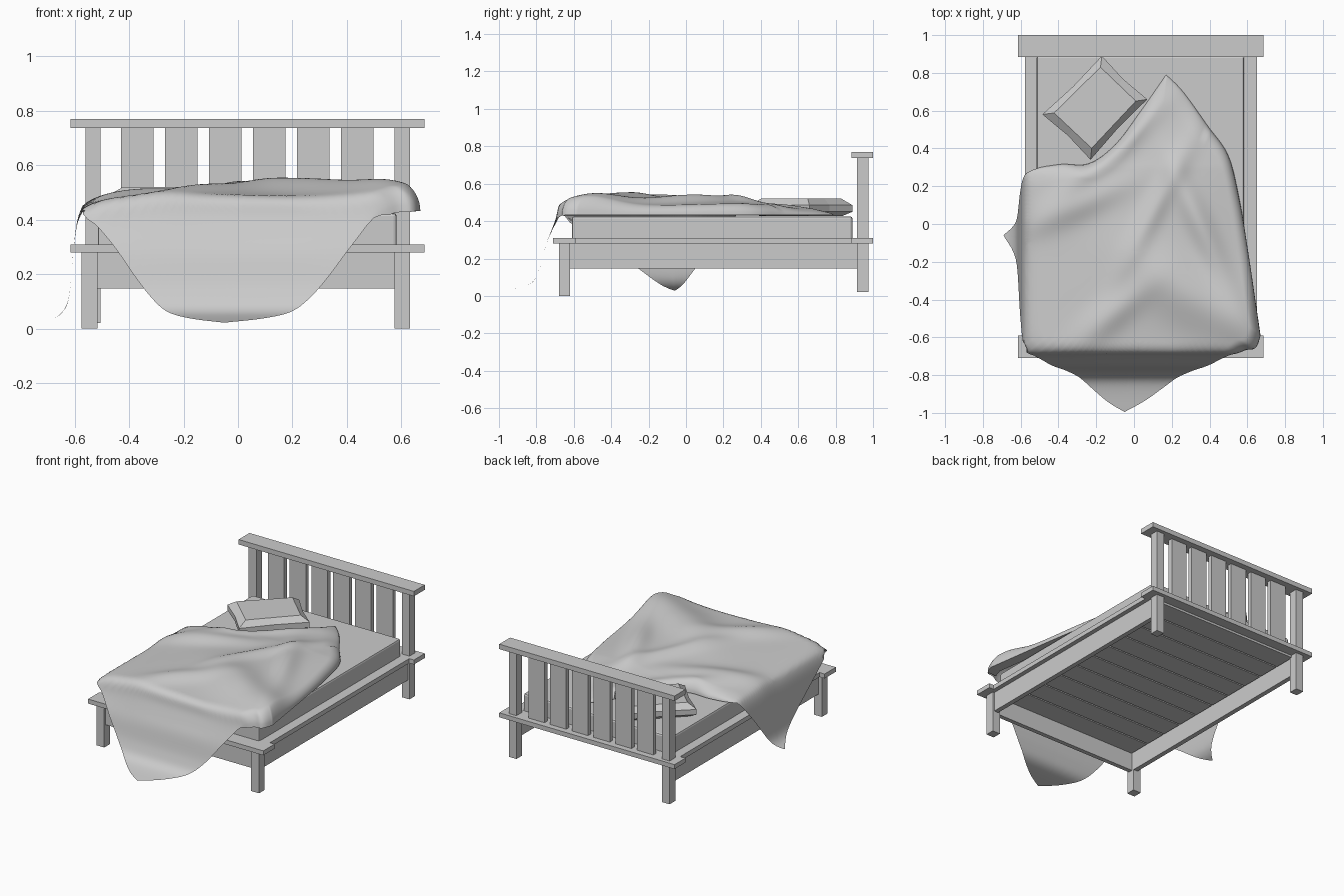
import bpy, bmesh, math
from mathutils import Vector

if "Cube" in bpy.data.objects:
    bpy.data.objects.remove(bpy.data.objects["Cube"])


def finish(name, bm, smooth=None):
    bmesh.ops.recalc_face_normals(bm, faces=bm.faces)
    me = bpy.data.meshes.new(name)
    bm.to_mesh(me)
    bm.free()
    ob = bpy.data.objects.new(name, me)
    bpy.context.collection.objects.link(ob)
    if smooth:
        bpy.context.view_layer.objects.active = ob
        ob.select_set(True)
        bpy.ops.object.shade_smooth_by_angle(angle=math.radians(smooth))
        ob.select_set(False)
    return ob


def box(name, x, y, z):
    bm = bmesh.new()
    bmesh.ops.create_cube(bm, size=1)
    for v in bm.verts:
        v.co = [(r[0] + r[1]) / 2 + c * (r[1] - r[0]) for c, r in zip(v.co, (x, y, z))]
    return finish(name, bm)


def catmull(pts, n):
    pts = [Vector(p) for p in pts]
    m, out = len(pts), []
    for i in range(m - 1):
        a, b, c, d = (pts[max(0, min(m - 1, i + k))] for k in (-1, 0, 1, 2))
        for j in range(n):
            t = j / n
            out.append(0.5 * (2 * b + (c - a) * t + (2 * a - 5 * b + 4 * c - d) * t * t
                              + (3 * b - a - 3 * c + d) * t ** 3))
    return out + [pts[-1]]


def along(line, d):
    for a, b in zip(line, line[1:]):
        s = (b - a).length
        if d <= s:
            return a + (b - a) * (d / s)
        d -= s
    return line[-1]


# Frame: legs, posts, ledges and rails
for side, xf, xb in (("left", -0.545, -0.533), ("right", 0.603, 0.603)):
    box(side + "_front_leg", (xf - .029, xf + .029), (-.68, -.62), (0, .28))
    box(side + "_head_post", (xb - .028, xb + .028), (.915, .975), (.02, .74))
box("left_side_ledge", (-.577, -.515), (-.59, .885), (.28, .31))
box("right_side_ledge", (.585, .65), (-.59, .885), (.28, .31))
box("left_side_rail", (-.55, -.518), (-.62, .915), (.147, .28))
box("right_side_rail", (.588, .62), (-.62, .915), (.147, .28))
box("foot_rail", (-.52, .59), (-.665, -.635), (.147, .28))
box("foot_ledge", (-.615, .685), (-.71, -.59), (.28, .31))
box("head_ledge", (-.615, .685), (.885, 1.0), (.28, .31))
box("headboard_top_rail", (-.615, .685), (.885, 1.0), (.737, .77))

# Headboard slats
for i in range(6):
    x = -.37 + i * .1615
    box("headboard_slat", (x - .06, x + .06), (.93, .96), (.31, .738))

# Base planks
for i in range(10):
    y = -.63 + i * .157
    box("base_plank", (-.51, .58), (y, y + .147), (.265, .285))

# Mattress
mattress = box("mattress", (-.515, .583), (-.61, .89), (.288, .425))
bev = mattress.modifiers.new("soft_edges", 'BEVEL')
bev.width, bev.segments = .012, 2

# Pillow with flanged border
bm = bmesh.new()
corners = [Vector(c) for c in ((-.485, .58), (-.17, .89), (.07, .66), (-.23, .34))]
mid = sum(corners, Vector((0, 0))) / 4
rings = []
for s, z in ((.8, .427), (1, .45), (1, .485), (.78, .52)):
    ring = []
    for i, c in enumerate(corners):
        e = (c + corners[(i + 1) % 4]) / 2
        for p, k in ((c, s), (e, s * (.95 if s == 1 else 1))):
            ring.append(bm.verts.new((*(mid + (p - mid) * k), z)))
    rings.append(ring)
for a, b in zip(rings, rings[1:]):
    for i in range(8):
        bm.faces.new((a[i], a[(i + 1) % 8], b[(i + 1) % 8], b[i]))
bm.faces.new(rings[0])
bm.faces.new(rings[-1])
finish("pillow", bm)

# Blanket: a flat four-edged outline draped over the foot and the left side
XL, YF = -.57, -.645
edges = [[(.17, .79), (.03, .59), (-.1, .42), (-.24, .32), (-.4, .315), (-.57, .27), (-.79, .1), (-1.01, -.06)],
         [(-1.01, -.06), (-.79, -.35), (-.575, -.69), (-.34, -1.05), (-.17, -1.23), (-.05, -1.31)],
         [(-.05, -1.31), (.1, -1.22), (.29, -1.05), (.54, -.71), (.64, -.66), (.67, -.59)],
         [(.67, -.59), (.645, -.42), (.605, -.15), (.56, .12), (.5, .36), (.39, .52), (.26, .7), (.17, .79)]]
outline = [p for e in edges for p in catmull(e, 10)[:-1]]
front = catmull([(-.645, .51), (-.68, .485), (-.695, .42), (-.72, .35), (-.75, .27),
                 (-.785, .14), (-.84, .06), (-.995, .022)], 8)
left = catmull([(-.57, .43), (-.59, .38), (-.605, .28), (-.62, .12), (-.645, .06), (-.69, .028)], 8)
# Folds: centre x, y, length, width, angle, height
folds = [(.3, -.38, .35, .16, -35, .06), (.1, -.1, .7, .3, 60, .03), (-.15, .37, .35, .07, 42, .035),
         (.35, .0, .35, .07, 115, .04), (-.12, -.48, .25, .08, 40, .03), (.57, -.52, .2, .12, -60, .035),
         (-.3, .1, .3, .08, 25, .03), (.12, .1, .4, .06, 62, .025)]


def height(x, y):
    z = .48 - .03 * max(0, (y - .3) / .5)
    for cx, cy, l, w, ang, h in folds:
        a = math.radians(ang)
        u = (x - cx) * math.cos(a) + (y - cy) * math.sin(a)
        v = (y - cy) * math.cos(a) - (x - cx) * math.sin(a)
        z += h * math.exp(-(u / l) ** 2 - (v / w) ** 2)
    return z - .04 * math.exp(-(x - XL) / .06)


def drape(p, t, edge):
    x, y = max(p.x, XL), max(p.y, YF)
    df, dl = max(0, YF - p.y), max(0, XL - p.x)
    h = height(x, y)
    # Resting edges roll down onto the mattress
    hang = max(0, YF - .05 - edge.y, XL - edge.x)
    w = max(0, 1 - hang / .08)
    start = .9 if edge.x > .4 else .84
    k = max(0, (t - start) / (1 - start))
    h += (.432 - h) * w * (1 - math.sqrt(max(0, 1 - k * k)))
    if df > 0:
        f = along(front, df)
        return (p.x if dl == 0 else x, f.x, f.y + (h - .51) * max(0, 1 - df / .25))
    if dl > 0:
        f = along(left, dl)
        return (f.x, p.y, f.y + (h - .43) * max(0, 1 - dl / .2))
    return (x, y, h)


bm = bmesh.new()
centre, n, steps = Vector((.08, -.15)), len(outline), 60
hub = bm.verts.new(drape(centre, 0, outline[0]))
prev = None
for s in range(1, steps + 1):
    t = 1 - (1 - s / steps) ** 1.3
    ring = [bm.verts.new(drape(centre + (e - centre) * t, t, e)) for e in outline]
    for i in range(n):
        j = (i + 1) % n
        bm.faces.new((prev[i], prev[j], ring[j], ring[i]) if prev else (hub, ring[i], ring[j]))
    prev = ring
# Right edge tucked under on the mattress
tuck = [i for i, e in enumerate(outline) if e.x > .45 and e.y > -.66]
inner = {i: bm.verts.new((prev[i].co.x - .07, prev[i].co.y, .429)) for i in tuck}
for i in tuck:
    if i + 1 in inner:
        bm.faces.new((prev[i], prev[i + 1], inner[i + 1], inner[i]))
finish("blanket", bm, 60)
